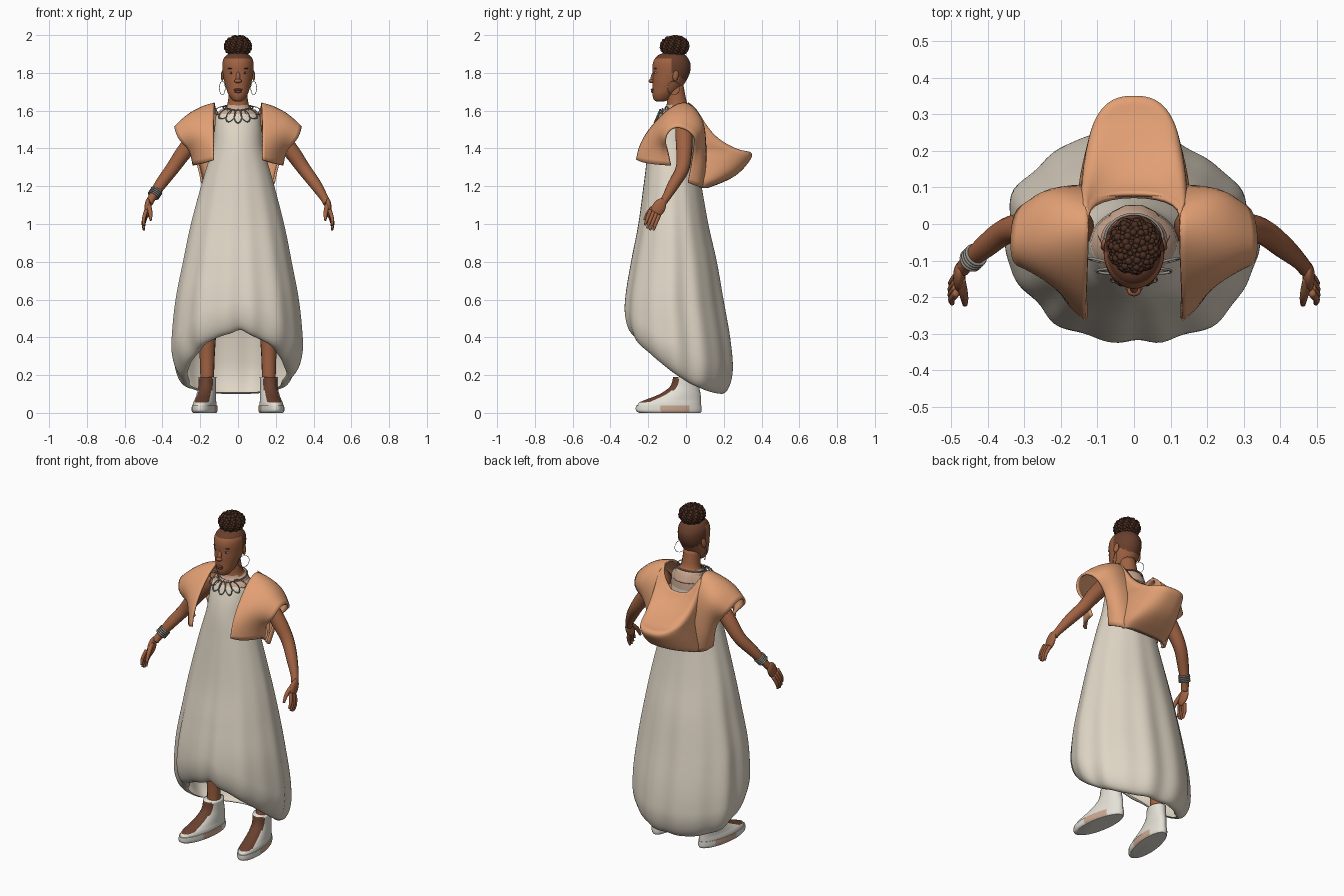
import bpy, bmesh
from math import sin, cos, pi, sqrt, exp, radians, copysign
from mathutils import Vector, Matrix, Euler

cube = bpy.data.objects.get("Cube")
if cube:
    bpy.data.objects.remove(cube)


def material(name, r, g, b):
    m = bpy.data.materials.new(name)
    m.use_nodes = True
    m.diffuse_color = (r, g, b, 1)
    m.node_tree.nodes["Principled BSDF"].inputs["Base Color"].default_value = (r, g, b, 1)
    return m


SKIN = material("brown skin", .35, .122, .054)
HAIR = material("dark hair", .07, .028, .016)
SCALP = material("shaved hair", .14, .049, .026)
CREAM = material("cream cloth", .74, .67, .56)
ORANGE = material("apricot cloth", .76, .35, .175)
WHITE = material("white leather", .78, .75, .68)
SUEDE = material("brown suede", .14, .052, .028)
PATCH = material("pale pink", .60, .39, .28)
METAL = material("grey metal", .30, .28, .25)
LIPS = material("dark rose lips", .24, .075, .046)


def smooth(rows, k):
    """Catmull-Rom resampling of a list of tuples."""
    ext, out = [rows[0], *rows, rows[-1]], []
    for i in range(len(rows) - 1):
        for j in range(k):
            t = j / k
            out.append(tuple(
                q + .5 * t * (r - p + t * (2 * p - 5 * q + 4 * r - s + t * (3 * (q - r) + s - p)))
                for p, q, r, s in zip(*ext[i:i + 4])))
    return out + [rows[-1]]


def add_grid(bm, rows, around=True, along=False, caps=False):
    vs = [[bm.verts.new(p) for p in row] for row in rows]
    n, m = len(vs), len(vs[0])
    for i in range(n if along else n - 1):
        for j in range(m if around else m - 1):
            a, b = vs[i], vs[(i + 1) % n]
            k = (j + 1) % m
            bm.faces.new((a[j], a[k], b[k], b[j]))
    if caps:
        bm.faces.new(vs[0])
        bm.faces.new(vs[-1])


def make(name, bm, mats, mirror=False, rule=None, soft=0, thick=0, matrix=None):
    bmesh.ops.recalc_face_normals(bm, faces=bm.faces)
    if rule:
        for f in bm.faces:
            f.material_index = rule(f.calc_center_median())
    if matrix:
        bm.transform(matrix)
    me = bpy.data.meshes.new(name)
    bm.to_mesh(me)
    bm.free()
    for m in mats:
        me.materials.append(m)
    me.shade_smooth()
    ob = bpy.data.objects.new(name, me)
    bpy.context.collection.objects.link(ob)
    if mirror:
        ob.modifiers.new("Mirror", "MIRROR")
    if soft:
        sub = ob.modifiers.new("Soft", "SUBSURF")
        sub.levels = sub.render_levels = soft
        sub.boundary_smooth = "PRESERVE_CORNERS"
    if thick:
        sol = ob.modifiers.new("Thickness", "SOLIDIFY")
        sol.thickness, sol.offset = thick, 0
    return ob


def stack(name, rows, mats, k=4, n=40, **kw):
    """Oval rings piled up in z; each row is (z, half width, front y, back y)."""
    bm = bmesh.new()
    add_grid(bm, [[(w * cos(a), (f + b) / 2 + (b - f) / 2 * sin(a), z)
                   for a in (2 * pi * j / n for j in range(n))]
                  for z, w, f, b in smooth(rows, k)], caps=True)
    return make(name, bm, mats, **kw)


def add_tube(bm, path, k=4, n=14):
    """Round limb along (x, y, z, radius) points, without twisting."""
    pts = smooth(path, k)
    rows, d = [], Vector((0, 0, 1))
    q = d.to_track_quat("Z", "Y")
    for i, (x, y, z, r) in enumerate(pts):
        e = Vector(pts[min(i + 1, len(pts) - 1)][:3]) - Vector(pts[max(i - 1, 0)][:3])
        q, d = d.rotation_difference(e) @ q, e
        rows.append([Vector((x, y, z)) + q @ Vector((r * cos(2 * pi * j / n), r * sin(2 * pi * j / n), 0))
                     for j in range(n)])
    add_grid(bm, rows, caps=True)


def tube(name, path, mats, **kw):
    bm = bmesh.new()
    add_tube(bm, path)
    return make(name, bm, mats, **kw)


def add_hoop(bm, matrix, big, small, n=28, m=6):
    add_grid(bm, [[matrix @ Vector(((big + small * cos(b)) * cos(a), (big + small * cos(b)) * sin(a), small * sin(b)))
                   for b in (2 * pi * j / m for j in range(m))]
                  for a in (2 * pi * i / n for i in range(n))], along=True)


def place(loc, rot=(0, 0, 0), scale=(1, 1, 1)):
    return Matrix.LocRotScale(Vector(loc), Euler(rot), Vector(scale))


def oval(name, loc, scale, mat, rot=(0, 0, 0), mirror=False):
    bm = bmesh.new()
    bmesh.ops.create_uvsphere(bm, u_segments=20, v_segments=12, radius=1, matrix=place(loc, rot, scale))
    return make(name, bm, [mat], mirror=mirror)


# Head with shaved sides, and neck with a sheer yoke at its base
stack("head", [(1.648, .016, -.155, -.12), (1.658, .032, -.17, -.09), (1.685, .05, -.178, -.06),
               (1.72, .063, -.177, -.025), (1.76, .074, -.177, .002), (1.8, .081, -.176, .02),
               (1.84, .083, -.177, .025), (1.87, .078, -.168, .015), (1.895, .06, -.145, -.005),
               (1.91, .025, -.1, -.04)], [SKIN, SCALP],
      rule=lambda c: int(c.z > 1.878 or (c.y > -.08 and c.z > 1.76 - c.y / 2)))
tube("neck", [(0, -.04, 1.56, .095), (0, -.043, 1.605, .08), (0, -.048, 1.635, .056), (0, -.058, 1.73, .046)],
     [SKIN, PATCH], rule=lambda c: int(c.z < 1.625))

# Face
oval("nose_bridge", (0, -.174, 1.78), (.012, .012, .032), SKIN, (-.25, 0, 0))
oval("nose_tip", (0, -.183, 1.757), (.019, .015, .011), SKIN)
oval("upper_lip", (0, -.176, 1.711), (.023, .011, .006), LIPS)
oval("lower_lip", (0, -.175, 1.701), (.02, .011, .007), LIPS)
oval("eyes", (.035, -.163, 1.8), (.013, .006, .005), WHITE, (0, 0, .3), True)
oval("irises", (.035, -.1665, 1.8), (.007, .004, .005), HAIR, mirror=True)
oval("eyebrows", (.037, -.162, 1.823), (.018, .006, .003), HAIR, (0, 0, .3), True)
oval("ears", (.082, -.055, 1.785), (.008, .016, .028), SKIN, (-.2, 0, .3), True)

# Curly bun
bm = bmesh.new()
bmesh.ops.create_icosphere(bm, subdivisions=3, radius=1, matrix=place((0, -.06, 1.941), scale=(.066, .07, .051)))
CURLS = 260
for i in range(CURLS):
    h = 1 - 2 * (i + .5) / CURLS
    a, w = i * 2.4, sqrt(1 - h * h)
    bmesh.ops.create_icosphere(bm, subdivisions=2, radius=.0085 + .003 * sin(i * 5),
                               matrix=place((.066 * w * cos(a), -.06 + .07 * w * sin(a), 1.941 + .051 * h)))
make("hair_bun", bm, [HAIR])

# Jewellery
bm = bmesh.new()
add_hoop(bm, place((.083, -.065, 1.72), (pi / 2, 0, radians(65))), .036, .0014)
make("hoop_earrings", bm, [METAL], mirror=True)

bm = bmesh.new()
add_hoop(bm, place((0, -.045, 1.617), (.2, 0, 0), (1, .92, 1)), .08, .004)
for i in range(-3, 4):
    a = i * .43
    add_hoop(bm, place((.092 * sin(a), -.153 + .07 * (1 - cos(a)), 1.612 - .042 * cos(a)),
                       (pi / 2 - .4, -a, a / 2), (.55, 1, 1)), .037, .004)
make("necklace", bm, [METAL])

bm = bmesh.new()
axis = Vector((-.045, -.04, -.07)).to_track_quat("Z", "Y").to_euler()
for i in range(4):
    t = i * .2
    add_hoop(bm, place((-.432 - .025 * t, -.085 - .025 * t, 1.175 - .04 * t), axis), .029, .005)
make("bracelets", bm, [METAL])

# Arms and hands
tube("arms", [(.14, -.01, 1.54, .045), (.22, -.01, 1.46, .046), (.29, -.01, 1.375, .042),
              (.35, -.02, 1.29, .036), (.41, -.065, 1.21, .031), (.455, -.105, 1.14, .022),
              (.47, -.125, 1.11, .02)], [SKIN], mirror=True)
oval("palms", (.478, -.145, 1.085), (.017, .035, .055), SKIN, (-.5, 0, 0), True)
bm = bmesh.new()
for i in range(4):
    s = i - 1.5
    base = Vector((.485, -.165 + .015 * s, 1.06 - .009 * s))
    reach = 1.15 - .1 * abs(s)
    add_tube(bm, [(*base, .011), (*(base + reach * Vector((.014, -.018, -.045))), .0095),
                  (*(base + reach * Vector((.012, -.03, -.08))), .006)], n=10)
add_tube(bm, [(.475, -.15, 1.105, .014), (.465, -.195, 1.065, .012), (.462, -.22, 1.02, .007)], n=10)
make("fingers", bm, [SKIN], mirror=True)

# Balloon dress with a hem that rises at the front
OUTLINE = smooth([(1.607, .09, -.122, .03), (1.585, .115, -.14, .037), (1.5, .125, -.175, .045),
                  (1.4, .135, -.2, .05), (1.25, .18, -.22, .075), (1, .245, -.255, .12),
                  (.8, .285, -.295, .165), (.6, .322, -.328, .2), (.4, .342, -.335, .235),
                  (.25, .343, -.335, .25), (.08, .343, -.33, .25)], 6)
TOP = OUTLINE[0][0]


def outline_at(z):
    for p, q in zip(OUTLINE, OUTLINE[1:]):
        if q[0] <= z:
            t = (p[0] - z) / (p[0] - q[0])
            return [u + (v - u) * t for u, v in zip(p, q)][1:]
    return OUTLINE[-1][1:]


def dress_point(a, t, shrink=1, lift=0):
    s = sin(a)
    front = exp(-((a - 1.5 * pi - .08) / .14) ** 2)
    hem = .195 - .16 * s + .065 * s * s + .02 * front
    z = TOP + (hem - TOP) * t + lift
    w, f, b = outline_at(z)
    near = min(1, (z - lift - hem) / .16)
    full = shrink * (.8 + .2 * sqrt(max(0, 1 - (1 - near) ** 2)))
    ramp = max(0, min(1, (1.45 - z) / .9))
    folds = .018 * cos(9 * a + 1) + .012 * cos(14 * a) - .06 * front - .025 * sin(2 * a)
    full *= 1 + ramp * folds
    return (w * full * cos(a) - .008 * ramp, (f + b) / 2 + (b - f) / 2 * full * s, z)


bm = bmesh.new()
angles = [2 * pi * j / 120 for j in range(120)]
rings = [[dress_point(a, 1 - (1 - i / 70) ** 1.4) for a in angles] for i in range(71)]
rings += [[dress_point(a, 1, k, d) for a in angles] for k, d in ((.97, .002), (.94, .008))]
add_grid(bm, rings)
make("dress", bm, [CREAM, PATCH], rule=lambda c: int(c.z > (1.53 if c.y > 0 else 1.59)))

# Cropped vest with cap sleeves: strips from front hem over the shoulder to back hem
bm = bmesh.new()
add_grid(bm, [
    [(.13, -.26, 1.34), (.17, -.23, 1.325), (.215, -.16, 1.315), (.235, -.08, 1.31)],
    [(.13, -.245, 1.42), (.17, -.22, 1.42), (.22, -.16, 1.42), (.25, -.1, 1.4)],
    [(.13, -.18, 1.52), (.185, -.17, 1.52), (.26, -.15, 1.5), (.315, -.12, 1.44)],
    [(.125, -.08, 1.62), (.19, -.08, 1.61), (.27, -.09, 1.57), (.335, -.09, 1.51)],
    [(.125, 0, 1.65), (.19, 0, 1.63), (.27, -.01, 1.585), (.335, -.02, 1.52)],
    [(.125, .06, 1.6), (.19, .09, 1.58), (.265, .1, 1.53), (.318, .06, 1.46)],
    [(0, .085, 1.45), (.16, .11, 1.45), (.225, .09, 1.43), (.245, .04, 1.4)],
    [(0, .1, 1.3), (.15, .11, 1.3), (.205, .08, 1.3), (.21, .03, 1.32)],
    [(0, .11, 1.19), (.12, .1, 1.19), (.18, .06, 1.2), (.19, .01, 1.22)]], around=False)
make("vest", bm, [ORANGE], mirror=True, soft=2, thick=.012)


def squared(v):
    return copysign(abs(v) ** .75, v)


# Hood lying on the back: arcs given by half width, side y, depth, side z, middle z
bm = bmesh.new()
arcs = smooth([(.125, .01, .07, 1.64, 1.52), (.135, .05, .07, 1.6, 1.47), (.14, .06, .14, 1.52, 1.42),
               (.137, .07, .22, 1.44, 1.385), (.13, .08, .265, 1.39, 1.37), (.135, .08, .235, 1.34, 1.315),
               (.142, .08, .18, 1.28, 1.262), (.145, .08, .11, 1.23, 1.225), (.135, .07, .04, 1.195, 1.195)], 4)
add_grid(bm, [[(w * squared(cos(a)), y + d * squared(sin(a)), zs + (zm - zs) * sin(a))
               for a in (pi * j / 36 for j in range(37))] for w, y, d, zs, zm in arcs], around=False)
make("hood", bm, [ORANGE], thick=.012)

# Legs and high-top shoes, turned slightly outward
tube("legs", [(.155, -.02, .7, .06), (.16, -.01, .45, .047), (.163, 0, .3, .04), (.163, 0, .12, .034)],
     [SKIN], mirror=True)
turn = place((.163, 0, 0), (0, 0, .15))
stack("shoe_uppers", [(.035, .06, -.264, .08), (.055, .057, -.25, .08), (.07, .053, -.215, .08),
                      (.1, .049, -.14, .078), (.14, .046, -.085, .07), (.19, .048, -.068, .065)],
      [WHITE, SUEDE], mirror=True, matrix=turn,
      rule=lambda c: int(c.z > .053 and abs(c.x) < .036 and c.y < -.02))
sole = stack("shoe_soles", [(0, .058, -.25, .078), (.012, .064, -.268, .084), (.04, .063, -.268, .083)],
             [WHITE, PATCH], mirror=True, matrix=turn,
             rule=lambda c: int(-.14 < c.y < .02 and .001 < c.z < .039))
bpy.ops.object.select_all(action="DESELECT")
sole.select_set(True)
bpy.context.view_layer.objects.active = sole
bpy.ops.object.shade_smooth_by_angle(angle=radians(40))
